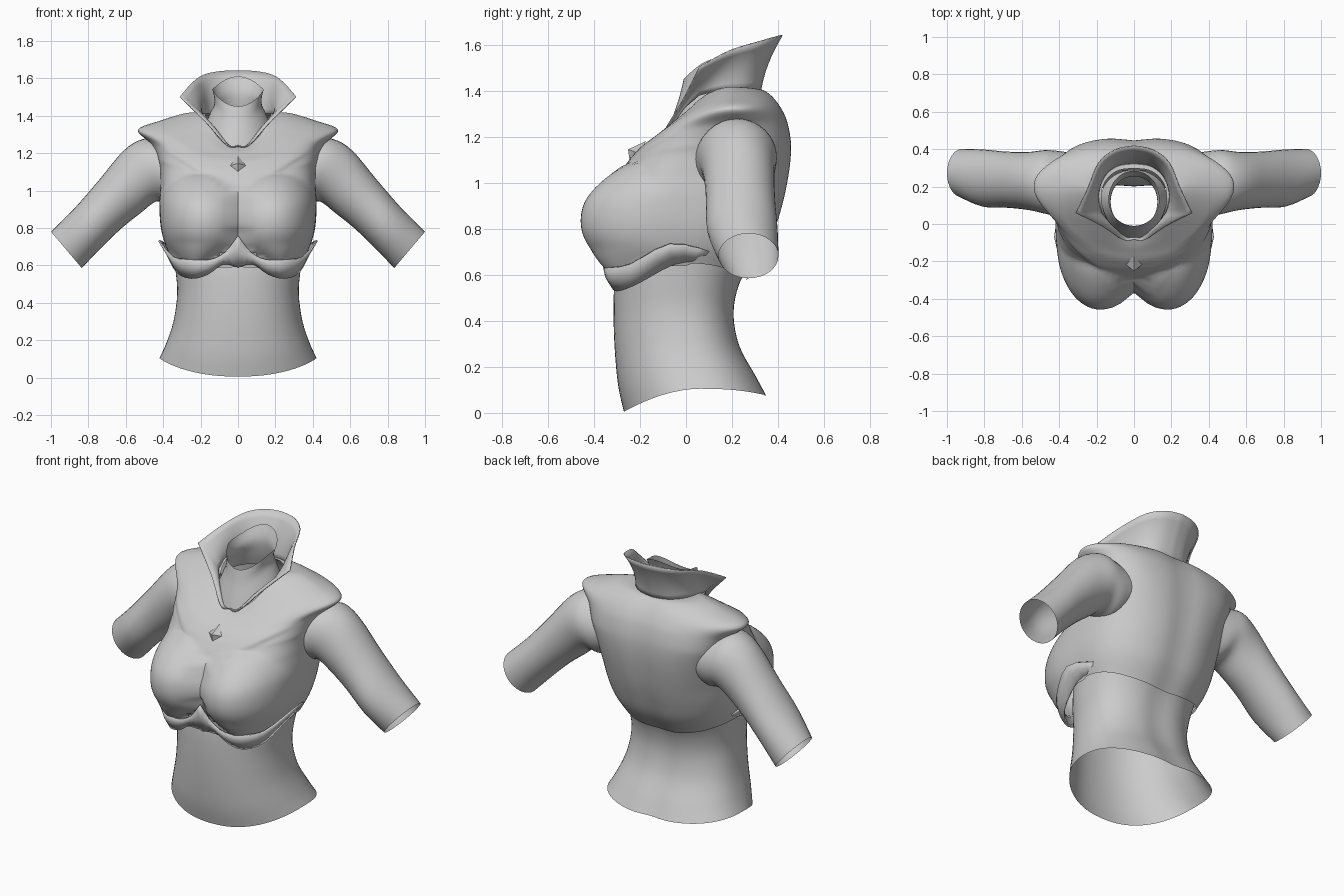
import bpy, math
from mathutils import Vector

if "Cube" in bpy.data.objects:
    bpy.data.objects.remove(bpy.data.objects["Cube"])

grey = bpy.data.materials.new("plain_grey")
grey.diffuse_color = (0.6, 0.6, 0.6, 1)
grey.use_nodes = True
grey.node_tree.nodes["Principled BSDF"].inputs["Base Color"].default_value = grey.diffuse_color


def make(name, verts, faces, mirror=False, thick=0, angle=40):
    me = bpy.data.meshes.new(name)
    me.from_pydata([tuple(v) for v in verts], [], faces)
    me.materials.append(grey)
    ob = bpy.data.objects.new(name, me)
    bpy.context.collection.objects.link(ob)
    if mirror:
        m = ob.modifiers.new("mirror", 'MIRROR')
        m.use_clip = True
    if thick:
        m = ob.modifiers.new("thickness", 'SOLIDIFY')
        m.thickness = thick
        m.offset = -1
    bpy.ops.object.select_all(action='DESELECT')
    ob.select_set(True)
    bpy.context.view_layer.objects.active = ob
    bpy.ops.object.shade_smooth_by_angle(angle=math.radians(angle))
    return ob


def spline(rows, sub):
    """Catmull-Rom interpolation of equal-length rows."""
    out = []
    for i in range(len(rows) - 1):
        p0, p1 = rows[max(i - 1, 0)], rows[i]
        p2, p3 = rows[i + 1], rows[min(i + 2, len(rows) - 1)]
        for s in range(sub):
            t = s / sub
            out.append([0.5 * (2 * b + (c - a) * t + (2 * a - 5 * b + 4 * c - d) * t * t
                               + (3 * b - a - 3 * c + d) * t ** 3)
                        for a, b, c, d in zip(p0, p1, p2, p3)])
    return out + [list(rows[-1])]


def skin(rings, closed=True):
    n = len(rings[0])
    verts = [v for r in rings for v in r]
    faces = []
    for i in range(len(rings) - 1):
        for j in range(n if closed else n - 1):
            k = (j + 1) % n
            faces.append((i * n + j, i * n + k, (i + 1) * n + k, (i + 1) * n + j))
    return verts, faces


def clamp(v):
    return max(0.0, min(1.0, v))


def body_ring(row, n, warp=None):
    """Row: z front/side/back, half width, y front/side/back, squareness front/back."""
    zf, zs, zb, hw, yf, ys, yb, pf, pb = row
    ring = []
    for j in range(n):
        a = 2 * math.pi * j / n
        s, c = math.sin(a), math.cos(a)
        p, ze, ye = (pf, zf, yf) if c > 0 else (pb, zb, yb)
        y = ys + (ye - ys) * abs(c) ** (2 / p)
        # width past the chest sides only flares out over the arms
        w = min(hw, .43) + max(0, hw - .43) * math.exp(-((y - .2) / .17) ** 2)
        x = w * math.copysign(abs(s) ** (2 / p), s)
        e = 2 - 0.5 * clamp((zs - zf) / .15) if c > 0 else 2
        z = zs + (ze - zs) * abs(c) ** e
        ring.append(warp(x, y, z, c) if warp else (x, y, z))
    return ring


def body(name, rows, n, sub, warp=None, angle=40):
    return make(name, *skin([body_ring(r, n, warp) for r in spline(rows, sub)]), angle=angle)


def spine(x, y, c, depth):
    return y - depth * math.exp(-(x / 0.08) ** 2) * clamp(-c * 2)


def bodice_warp(x, y, z, c):
    ax = abs(x)
    y = spine(x, y, c, 0.014)
    front = clamp(-y / 0.15) if c > 0 else 0
    # rounded chest
    dz = (z - 0.84) / (0.25 if z > 0.84 else 0.2)
    d2 = ((ax - 0.215) / 0.225) ** 2 + dz * dz
    if d2 < 1:
        y -= 0.135 * front * (1 - d2) ** 0.75
    # raised yoke ending in a curved edge above each side of the chest
    edge = 0.78 + 0.42 * math.sqrt(ax / 0.4)
    y -= 0.012 * front * clamp((z - edge) / 0.025)
    # scalloped lower rim
    if c > 0:
        z -= 0.08 * math.exp(-((ax - 0.25) / 0.09) ** 2) * clamp((0.72 - z) / 0.12)
    return (x, y, z)


# Waist
body("waist", [
    (.005, .105, .075, .42, -.27, .06, .355, 2.2, 2.4),
    (.12, .18, .16, .385, -.295, .03, .31, 2.2, 2.4),
    (.28, .30, .29, .345, -.31, 0, .24, 2.2, 2.4),
    (.44, .45, .43, .325, -.315, -.02, .215, 2.2, 2.4),
    (.58, .58, .56, .335, -.31, -.02, .24, 2.2, 2.4),
    (.68, .70, .66, .35, -.29, 0, .30, 2.2, 2.4)], 64, 4,
    lambda x, y, z, c: (x, spine(x, y, c, 0.014), z))

# Bodice with flared shoulder caps
body("bodice", [
    (.59, .65, .58, .36, -.33, 0, .275, 2.8, 2.4),
    (.68, .73, .69, .395, -.335, 0, .35, 3.0, 2.4),
    (.80, .82, .80, .415, -.335, .02, .395, 3.1, 2.4),
    (.92, .94, .92, .42, -.325, .05, .43, 3.1, 2.5),
    (1.03, 1.05, 1.06, .415, -.28, .10, .455, 2.9, 2.8),
    (1.10, 1.15, 1.17, .425, -.235, .16, .46, 2.7, 3.0),
    (1.135, 1.25, 1.26, .47, -.205, .19, .445, 2.5, 2.9),
    (1.16, 1.325, 1.32, .535, -.18, .20, .42, 2.2, 2.6),
    (1.185, 1.375, 1.37, .41, -.145, .20, .385, 2.1, 2.3),
    (1.21, 1.415, 1.40, .27, -.11, .20, .35, 2.0, 2.1),
    (1.235, 1.41, 1.41, .175, -.065, .15, .31, 2.0, 2.0)], 96, 8, bodice_warp)

# Neck
body("neck", [
    (1.20, 1.34, 1.36, .18, -.085, .13, .29, 2, 2),
    (1.28, 1.41, 1.44, .15, -.06, .13, .265, 2, 2),
    (1.37, 1.47, 1.53, .125, -.03, .12, .255, 2, 2),
    (1.45, 1.54, 1.61, .137, -.01, .13, .285, 2, 2)], 40, 4)

# Arms: each row is an upper edge and a lower edge (x, z), then y centre and y half size
arm_rows = spline([
    (.36, 1.25, .31, .95, .21, .17),
    (.43, 1.27, .37, .93, .215, .175),
    (.51, 1.275, .44, .94, .225, .17),
    (.61, 1.215, .52, .88, .23, .155),
    (.74, 1.06, .62, .80, .237, .15),
    (.87, .91, .735, .69, .245, .153),
    (1.0, .78, .835, .585, .272, .13)], 4)
rings = []
for x1, z1, x2, z2, yc, hy in arm_rows:
    ring = []
    for j in range(32):
        a = 2 * math.pi * j / 32
        k = math.cos(a) / 2
        ring.append(((x1 + x2) / 2 + (x1 - x2) * k, yc - hy * math.sin(a),
                     (z1 + z2) / 2 + (z1 - z2) * k))
    rings.append(ring)
make("arms", *skin(rings), mirror=True)

# Standing collar with pointed front corners
base = [(0, -.068, 1.232), (.05, -.066, 1.235), (.12, -.01, 1.32), (.175, .06, 1.38),
        (.195, .15, 1.40), (.165, .25, 1.40), (.095, .31, 1.395), (0, .325, 1.39)]
rim = [(0, -.085, 1.237), (.06, -.083, 1.24), (.17, -.01, 1.36), (.312, .06, 1.50),
       (.25, .19, 1.572), (.19, .33, 1.615), (.10, .40, 1.635), (0, .42, 1.64)]


def cornered(path):
    return spline(path[:4], 4)[:-1] + spline(path[3:], 4)


low, high = cornered(base), cornered(rim)
rings = []
for i in range(7):
    t = i / 6
    ring = []
    for a, b in zip(low, high):
        p = Vector(a).lerp(Vector(b), t)
        bow = 0.06 * t * (1 - t)
        p.y -= bow * clamp((p.y - 0.1) / 0.2)
        p.x = max(0, p.x - bow * clamp(p.x / 0.2))
        ring.append(p)
    rings.append(ring)
make("collar", *skin(rings, closed=False), mirror=True, thick=0.006)

# Band under the chest with pointed side wings and a centre peak
band_low = [(0, -.34, .588), (.08, -.34, .605), (.16, -.325, .55), (.25, -.298, .528),
            (.33, -.21, .56), (.368, -.05, .645), (.355, .08, .66)]
band_top = [(0, -.372, .76), (.07, -.36, .67), (.15, -.36, .63), (.25, -.345, .63),
            (.355, -.245, .645), (.427, -.07, .73), (.38, .10, .70)]
mid = [((a[0] + b[0]) / 2, (a[1] + b[1]) / 2 - .008, (a[2] + b[2]) / 2)
       for a, b in zip(band_low, band_top)]
make("under_band", *skin([spline(r, 3) for r in (band_low, mid, band_top)], closed=False),
     mirror=True, thick=0.01, angle=30)

# Diamond stud on the breastbone
make("diamond_stud", [(0, -.243, 1.083), (.055, -.208, 1.13), (0, -.172, 1.182),
                      (-.055, -.208, 1.13), (0, -.252, 1.145)],
     [(0, 1, 4), (1, 2, 4), (2, 3, 4), (3, 0, 4)], angle=10)
